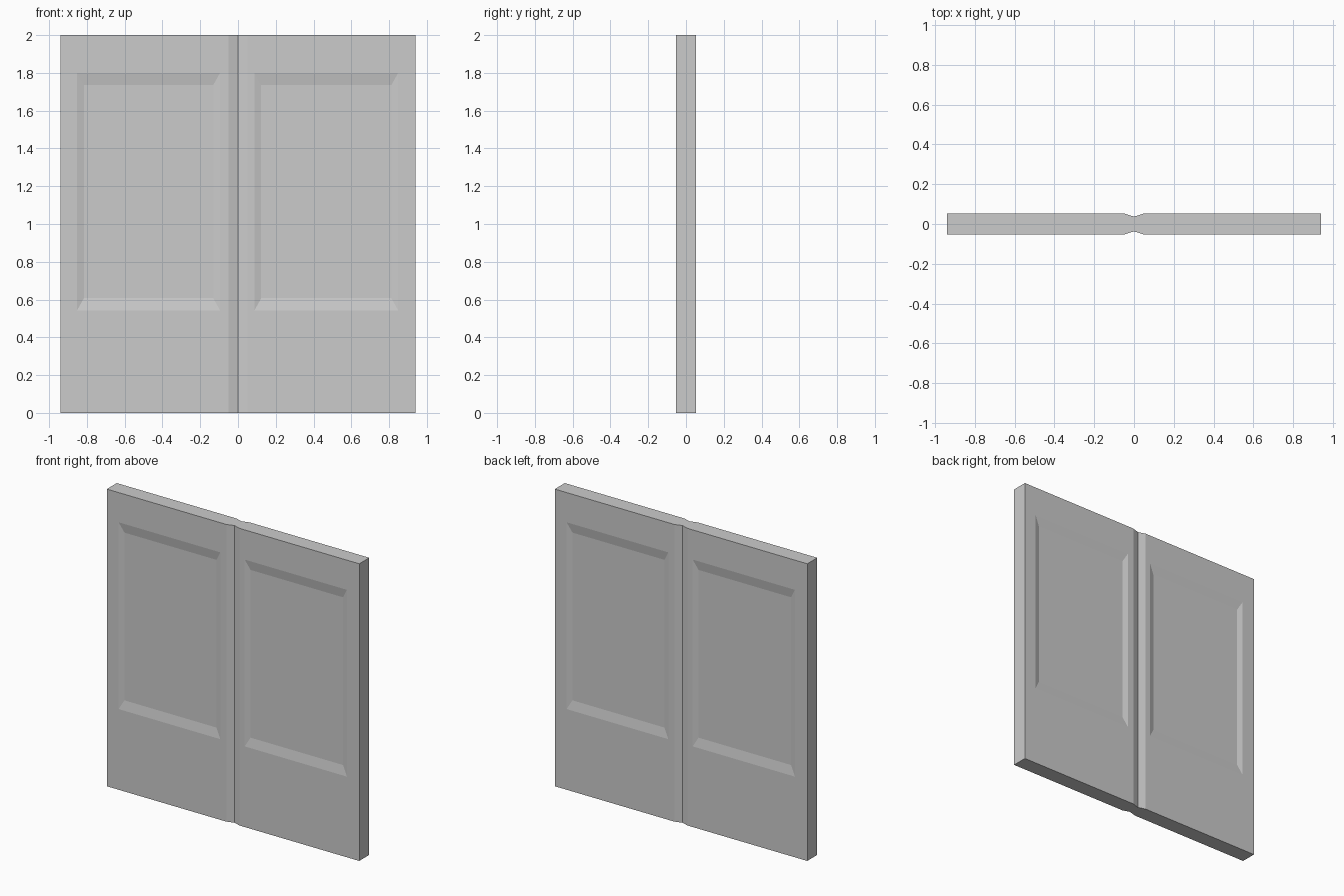
import bpy, bmesh, math

if "Cube" in bpy.data.objects:
    bpy.data.objects.remove(bpy.data.objects["Cube"])

W, H = 0.94, 2.0            # leaf width and height
F, G = 0.053, 0.037         # half thickness at the face and at the meeting edge
CH = 0.05                   # width of the meeting-edge chamfer
DEPTH = 0.011               # panel recess
BX, BZ = 0.036, 0.064       # width of the sloped panel border


def ring(bm, x0, x1, z0, z1, y):
    return [bm.verts.new(p) for p in ((x0, y, z0), (x1, y, z0), (x1, y, z1), (x0, y, z1))]


def bridge(bm, a, b):
    for i in range(4):
        j = (i + 1) % 4
        bm.faces.new((a[i], a[j], b[j], b[i]))


def panelled_face(bm, rim, x0, x1, z0, z1, side):
    # frame, sloped border and sunk panel
    outer = ring(bm, x0, x1, z0, z1, side * F)
    inner = ring(bm, x0 + BX, x1 - BX, z0 + BZ, z1 - BZ, side * (F - DEPTH))
    bridge(bm, rim, outer)
    bridge(bm, outer, inner)
    bm.faces.new(inner)


def leaf_mesh():
    bm = bmesh.new()
    profile = [(-W, -F), (-CH, -F), (0, -G), (0, G), (-CH, F), (-W, F)]
    lo = [bm.verts.new((x, y, 0)) for x, y in profile]
    hi = [bm.verts.new((x, y, H)) for x, y in profile]
    bm.faces.new(lo)
    bm.faces.new(hi)
    # edges and chamfers of the leaf
    for i in (1, 2, 3, 5):
        j = (i + 1) % 6
        bm.faces.new((lo[i], lo[j], hi[j], hi[i]))
    # front and back with recessed panels
    panelled_face(bm, [lo[0], lo[1], hi[1], hi[0]], -0.852, -0.095, 0.543, 1.80, -1)
    panelled_face(bm, [lo[5], lo[4], hi[4], hi[5]], -0.848, -0.087, 0.543, 1.80, 1)
    bmesh.ops.recalc_face_normals(bm, faces=bm.faces)
    me = bpy.data.meshes.new("door_leaf")
    bm.to_mesh(me)
    bm.free()
    return me


# the right leaf is the left leaf turned half a circle
mesh = leaf_mesh()
for name, turn in (("left_door", 0), ("right_door", math.pi)):
    ob = bpy.data.objects.new(name, mesh)
    ob.rotation_euler.z = turn
    bpy.context.collection.objects.link(ob)
